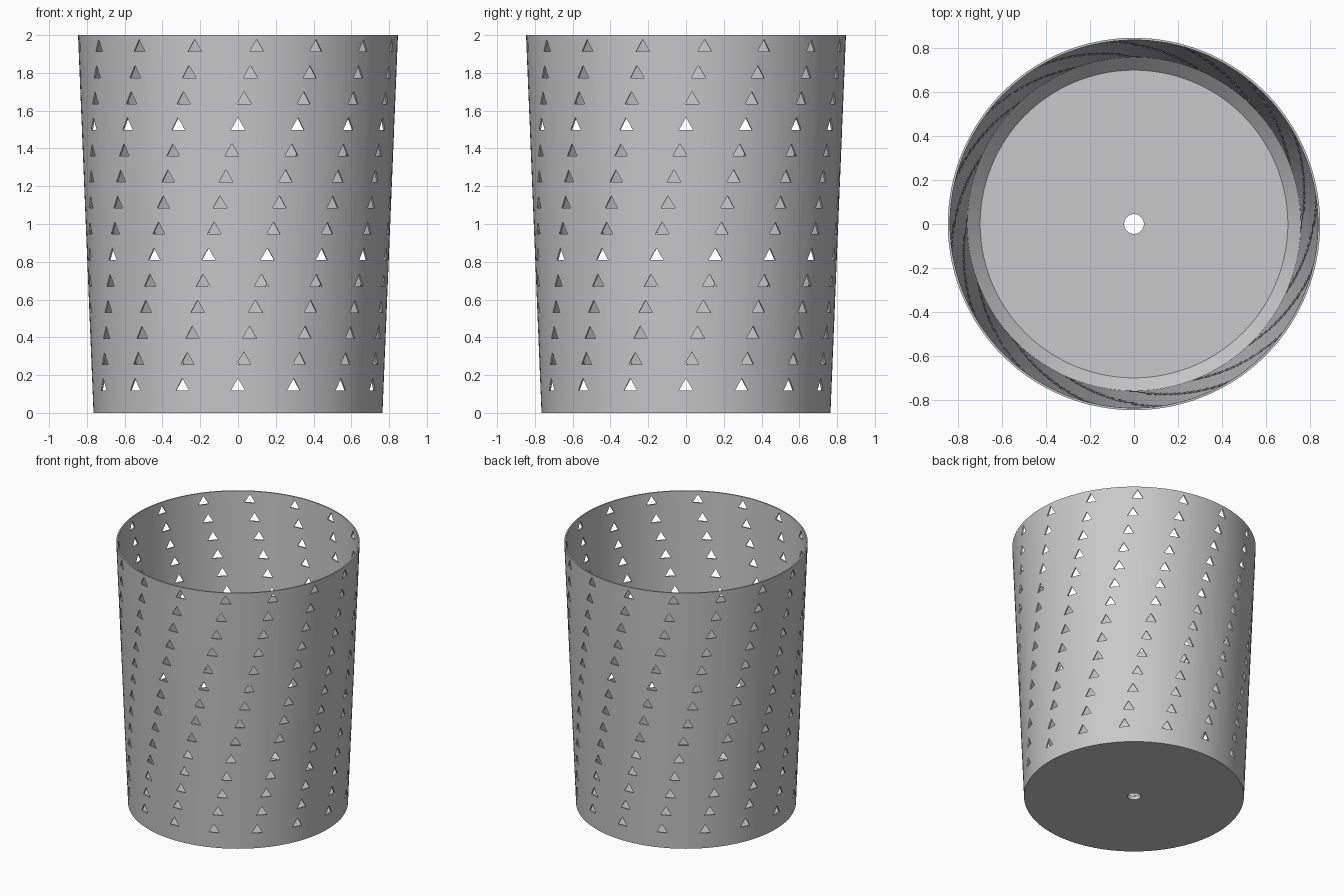
import bpy
import bmesh
from math import radians, cos, sin
from mathutils import Matrix

if "Cube" in bpy.data.objects:
    bpy.data.objects.remove(bpy.data.objects["Cube"])

SEGMENTS = 128
ROWS, PER_ROW = 14, 16
FIRST_Z, ROW_STEP = 0.14, 0.138
BASE_R, TOP_R, HEIGHT = 0.765, 0.847, 2.0

grey = bpy.data.materials.new("plain grey")
grey.use_nodes = True
colour = (0.58, 0.58, 0.58, 1)
grey.diffuse_color = colour
grey.node_tree.nodes["Principled BSDF"].inputs["Base Color"].default_value = colour


def make_object(name, bm):
    bmesh.ops.recalc_face_normals(bm, faces=bm.faces)
    mesh = bpy.data.meshes.new(name)
    bm.to_mesh(mesh)
    bm.free()
    mesh.materials.append(grey)
    obj = bpy.data.objects.new(name, mesh)
    bpy.context.collection.objects.link(obj)
    return obj


# Tapered pot: thin wall, chamfered floor edge, drain hole in the middle
profile = [(0.045, 0), (BASE_R, 0), (TOP_R, HEIGHT), (TOP_R - 0.01, HEIGHT),
           (0.759, 0.09), (0.70, 0.03), (0.045, 0.03)]
bm = bmesh.new()
turn = radians(0.9)
rings = []
for r, z in profile:
    rings.append([bm.verts.new((r * cos(turn + radians(360 * i / SEGMENTS)),
                                r * sin(turn + radians(360 * i / SEGMENTS)), z))
                  for i in range(SEGMENTS)])
for a, b in zip(rings, rings[1:] + rings[:1]):
    for i in range(SEGMENTS):
        j = (i + 1) % SEGMENTS
        bm.faces.new((a[i], a[j], b[j], b[i]))
pot = make_object("perforated_pot", bm)

# Triangular punches in rows that twist around the wall
bm = bmesh.new()
pitch = 360 / PER_ROW
for row in range(ROWS):
    z = FIRST_Z + row * ROW_STEP
    radius = BASE_R + (TOP_R - BASE_R) * z / HEIGHT
    for k in range(PER_ROW):
        angle = radians(pitch * (k + row / 10))
        place = (Matrix.Rotation(angle, 4, 'Z')
                 @ Matrix.Translation((0, -radius, z))
                 @ Matrix.Rotation(radians(90), 4, 'X'))
        bmesh.ops.create_cone(bm, cap_ends=True, segments=3, radius1=0.0435,
                              radius2=0.0435, depth=0.1, matrix=place)
punches = make_object("hole_punches", bm)
punches.hide_render = True

# Cut the holes, then drop the helper
cut = pot.modifiers.new("holes", 'BOOLEAN')
cut.operation = 'DIFFERENCE'
cut.solver = 'EXACT'
cut.object = punches
bpy.ops.object.select_all(action='DESELECT')
pot.select_set(True)
bpy.context.view_layer.objects.active = pot
bpy.ops.object.modifier_apply(modifier=cut.name)
bpy.data.objects.remove(punches)
bpy.ops.object.shade_smooth_by_angle(angle=radians(30))
